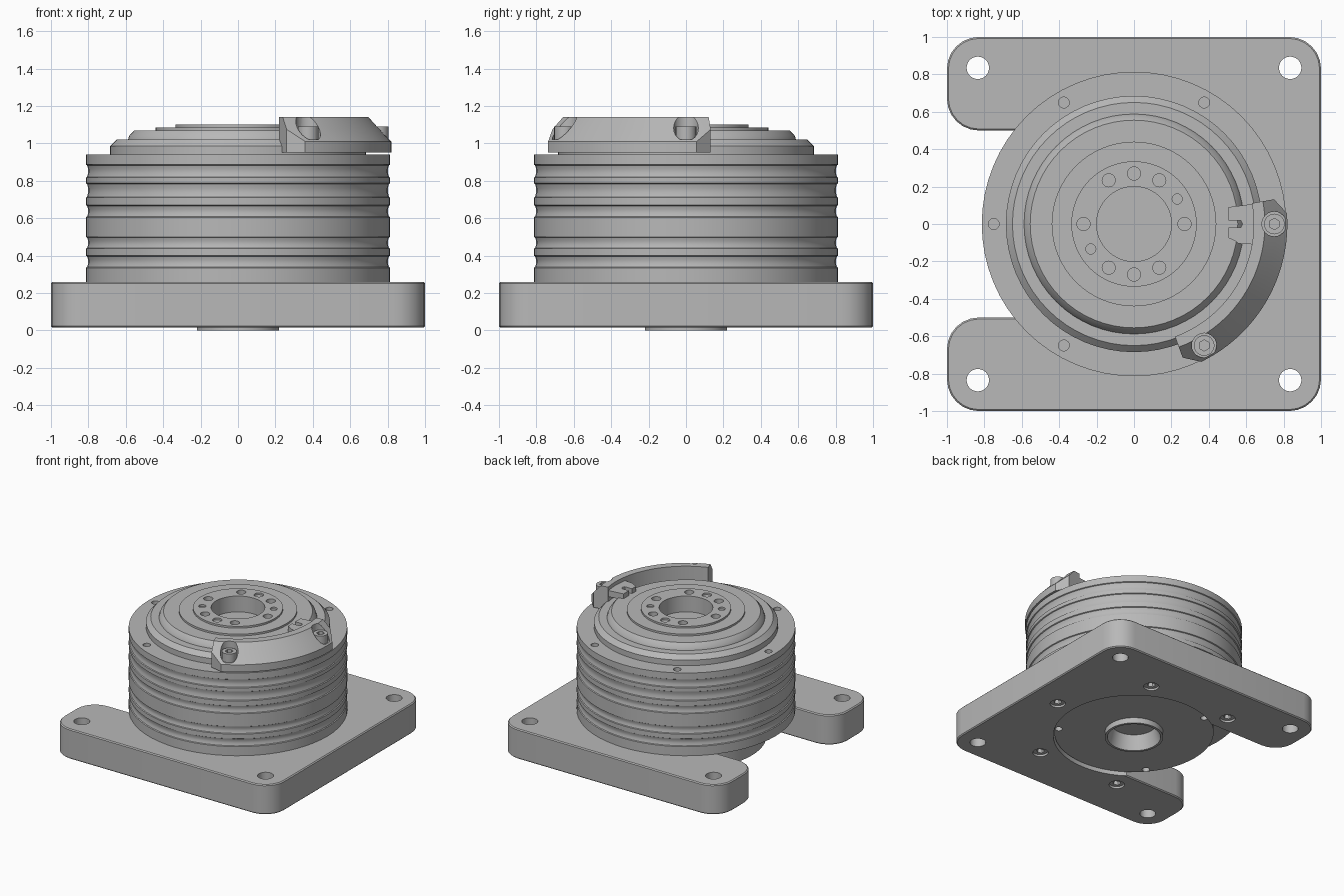
import bpy, bmesh, math
from math import sin, cos, radians, pi
from mathutils import Matrix, Vector

cube = bpy.data.objects.get("Cube")
if cube:
    bpy.data.objects.remove(cube, do_unlink=True)

GREY = (0.48, 0.48, 0.48, 1)
metal = bpy.data.materials.new("grey_metal")
metal.use_nodes = True
metal.diffuse_color = GREY
metal.node_tree.nodes["Principled BSDF"].inputs["Base Color"].default_value = GREY


def finish(bm, name):
    bmesh.ops.recalc_face_normals(bm, faces=bm.faces)
    mesh = bpy.data.meshes.new(name)
    bm.to_mesh(mesh)
    bm.free()
    mesh.materials.append(metal)
    obj = bpy.data.objects.new(name, mesh)
    bpy.context.collection.objects.link(obj)
    return obj


def activate(obj):
    bpy.ops.object.select_all(action='DESELECT')
    obj.select_set(True)
    bpy.context.view_layer.objects.active = obj


def smooth(obj, angle=30):
    activate(obj)
    bpy.ops.object.shade_smooth_by_angle(angle=radians(angle))


def lathe(name, profile, steps):
    bm = bmesh.new()
    verts = [bm.verts.new((r, 0, z)) for r, z in profile]
    edges = [bm.edges.new(p) for p in zip(verts, verts[1:])]
    bmesh.ops.spin(bm, geom=verts + edges, cent=(0, 0, 0), axis=(0, 0, 1),
                   angle=2 * pi, steps=steps)
    bmesh.ops.remove_doubles(bm, verts=bm.verts, dist=1e-4)
    return finish(bm, name)


def prism(name, outline, z0, z1):
    bm = bmesh.new()
    face = bm.faces.new([bm.verts.new((x, y, z0)) for x, y in outline])
    top = bmesh.ops.extrude_face_region(bm, geom=[face])["geom"]
    bmesh.ops.translate(bm, vec=(0, 0, z1 - z0),
                        verts=[v for v in top if isinstance(v, bmesh.types.BMVert)])
    return finish(bm, name)


def add_cylinder(bm, x, y, z0, z1, r, sides=24, tip=None):
    bmesh.ops.create_cone(bm, cap_ends=True, segments=sides, radius1=r if tip is None else tip,
                          radius2=r, depth=z1 - z0,
                          matrix=Matrix.Translation((x, y, (z0 + z1) / 2)))


def drill(obj, holes):
    """Cut cylinders given as (x, y, z0, z1, radius) out of the object."""
    bm = bmesh.new()
    for hole in holes:
        add_cylinder(bm, *hole)
    cutter = finish(bm, "hole_cutter")
    cutter.hide_render = True
    mod = obj.modifiers.new("holes", 'BOOLEAN')
    mod.object, mod.operation, mod.solver = cutter, 'DIFFERENCE', 'EXACT'
    activate(obj)
    bpy.ops.object.modifier_apply(modifier=mod.name)
    bpy.data.objects.remove(cutter, do_unlink=True)


def polar(r, degrees):
    return r * cos(radians(degrees)), r * sin(radians(degrees))


def arc(cx, cy, r, start, steps=6):
    return [(cx + r * cos(radians(start + 90 * i / steps)),
             cy + r * sin(radians(start + 90 * i / steps))) for i in range(steps + 1)]


# Base plate: rounded square with an open slot on one side
R, C, S = 0.17, 0.83, 0.67
outline = (arc(C, C, R, 0) + arc(-C, C, R, 90) + arc(-C, S, R, 180)
           + [(-0.2, 0.5), (-0.2, -0.5)]
           + arc(-C, -S, R, 90) + arc(-C, -C, R, 180) + arc(C, -C, R, 270))
plate = prism("base_plate", outline, 0.015, 0.26)
bevel = plate.modifiers.new("edge", 'BEVEL')
bevel.width, bevel.segments, bevel.limit_method = 0.008, 1, 'ANGLE'
bevel.angle_limit = radians(50)
activate(plate)
bpy.ops.object.modifier_apply(modifier="edge")
corners = [(x, y, -0.1, 0.4, 0.06) for x in (-0.835, 0.835) for y in (-0.835, 0.835)]
under_bolts = [polar(0.75, a) for a in (-120, -60, 0, 60, 120)]
drill(plate, [(0, 0, -0.1, 0.4, 0.608, 64)] + corners
      + [(x, y, -0.1, 0.08, 0.058) for x, y in under_bolts])
smooth(plate)

# Ribbed drum with stepped top and underside hub
RIB, VALLEY = 0.814, 0.801
ribs = [(0.26, 0.335), (0.40, 0.437), (0.50, 0.605), (0.67, 0.71), (0.787, 0.817), (0.887, 0.94)]
profile = [(0, 0.12), (0.17, 0.12), (0.2, 0), (0.22, 0), (0.22, 0.045), (0.6, 0.045), (0.6, 0.26)]
for i, (low, high) in enumerate(ribs):
    profile += [(RIB, low), (RIB, high)]
    if i + 1 < len(ribs):
        gap = ribs[i + 1][0] - high
        profile += [(RIB - 0.007, high + 0.004), (VALLEY, high + gap * 0.35),
                    (VALLEY, high + gap * 0.65), (RIB - 0.007, high + gap - 0.004)]
profile += [(0.685, 0.94), (0.685, 0.985), (0.65, 1.02), (0.588, 1.02), (0.582, 1.04),
            (0.555, 1.07), (0.44, 1.07), (0.44, 1.085), (0.335, 1.085), (0.335, 1.1),
            (0.2, 1.1), (0.2, 0.97), (0, 0.97)]
drum = lathe("ribbed_drum", profile, 64)
holes = [(*polar(0.27, a), 1.03, 1.2, 0.035) for a in range(0, 360, 60)]
holes += [(*polar(0.27, a), 1.085, 1.2, 0.035) for a in (90, 270)]
holes += [(*polar(0.267, a), 1.085, 1.2, 0.027) for a in (30, 210)]
holes += [(*polar(0.75, a), 0.88, 1.0, 0.029) for a in (60, 120, 180, 240)]
holes += [(*polar(0.57, a), -0.1, 0.1, 0.028) for a in (-35, 118, 221)]
drill(drum, holes)
smooth(drum)

# Curved clamp: swept section whose outer corners are clipped at both ends
section = [(0.64, 0.95), (0.76, 0.95), (0.82, 0.95), (0.82, 1.01), (0.76, 1.075),
           (0.70, 1.14), (0.64, 1.14)]
STEPS = 24
bm = bmesh.new()
rings = []
for i in range(STEPS + 1):
    t = 2 * i / STEPS - 1
    rings.append([bm.verts.new((*polar(r, -30 + t * (34 if r > 0.8 else 40)), z))
                  for r, z in section])
n = len(section)
for a, b in zip(rings, rings[1:]):
    for k in range(n):
        bm.faces.new((a[k], a[(k + 1) % n], b[(k + 1) % n], b[k]))
for ring in (rings[0], rings[-1]):
    bm.faces.new([ring[k] for k in (0, 1, 4, 5, 6)])
    bm.faces.new([ring[k] for k in (1, 2, 3, 4)])
clamp = finish(bm, "curved_clamp")
clamp_bolts = [polar(0.75, a) for a in (0, -60)]
drill(clamp, [(x, y, 1.02, 1.3, 0.066) for x, y in clamp_bolts])
smooth(clamp, 25)

# Slotted tongue reaching inward from the clamp
prism("clamp_tongue", [(0.505, 0.09), (0.505, 0.02), (0.57, 0.02), (0.58, 0), (0.57, -0.02),
                       (0.505, -0.02), (0.505, -0.075), (0.54, -0.09), (0.56, -0.105),
                       (0.66, -0.11), (0.66, 0.11)], 1.06, 1.11)


# Socket head bolts; direction +1 points the head up, -1 down
def bolt(name, x, y, z_seat, z_head, direction):
    bm = bmesh.new()
    add_cylinder(bm, x, y, min(z_seat, z_head), max(z_seat, z_head), 0.055)
    obj = finish(bm, name)
    deep = z_head - 0.04 * direction
    over = z_head + 0.02 * direction
    drill(obj, [(x, y, min(deep, over), max(deep, over), 0.03, 6)])
    smooth(obj)


for i, (x, y) in enumerate(clamp_bolts):
    bolt(f"clamp_bolt_{i + 1}", x, y, 1.0, 1.09, 1)
for i, (x, y) in enumerate(under_bolts):
    bolt(f"underside_bolt_{i + 1}", x, y, 0.1, 0.03, -1)
